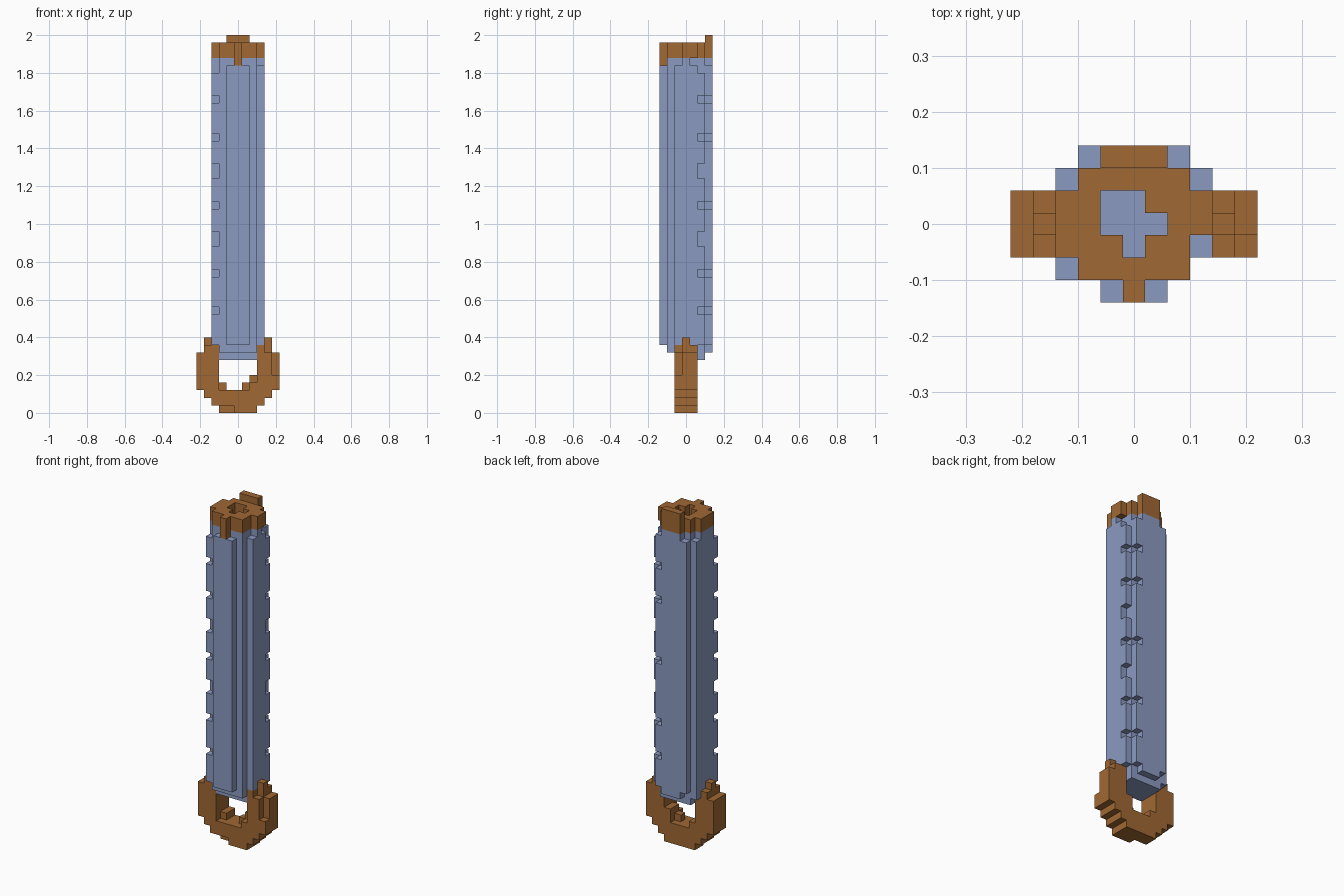
import bpy, bmesh, math
from mathutils import Vector

UNIT = 0.04  # edge length of one block

if "Cube" in bpy.data.objects:
    bpy.data.objects.remove(bpy.data.objects["Cube"], do_unlink=True)


def material(name, rgb):
    mat = bpy.data.materials.new(name)
    mat.use_nodes = True
    colour = (*rgb, 1.0)
    mat.diffuse_color = colour
    mat.node_tree.nodes["Principled BSDF"].inputs["Base Color"].default_value = colour
    return mat


def block(x, y, z):
    """Set of grid cells; each argument is one index or an inclusive pair."""
    spans = [(a, a) if isinstance(a, int) else a for a in (x, y, z)]
    rx, ry, rz = [range(a, b + 1) for a, b in spans]
    return {(i, j, k) for i in rx for j in ry for k in rz}


def build(name, cells, filled, mat):
    """Skin the exposed sides of the cells and merge coplanar squares."""
    bm = bmesh.new()
    corners = {}

    def vert(p):
        key = tuple(round(c * 2) for c in p)
        if key not in corners:
            corners[key] = bm.verts.new((p[0] * UNIT, p[1] * UNIT, (p[2] + 0.5) * UNIT))
        return corners[key]

    for cell in sorted(cells):
        for axis in range(3):
            for sign in (-1, 1):
                n = Vector([sign if a == axis else 0 for a in range(3)])
                if tuple(int(c + d) for c, d in zip(cell, n)) in filled:
                    continue
                u = Vector([1 if a == (axis + 1) % 3 else 0 for a in range(3)])
                v = n.cross(u)
                mid = Vector(cell) + n / 2
                ring = [mid + (u * s + v * t) / 2
                        for s, t in ((-1, -1), (1, -1), (1, 1), (-1, 1))]
                bm.faces.new([vert(p) for p in ring])
    bmesh.ops.dissolve_limit(bm, angle_limit=math.radians(1),
                             verts=bm.verts[:], edges=bm.edges[:])
    bmesh.ops.triangulate(bm, faces=[f for f in bm.faces if len(f.verts) > 4])
    mesh = bpy.data.meshes.new(name)
    bm.to_mesh(mesh)
    bm.free()
    mesh.materials.append(mat)
    obj = bpy.data.objects.new(name, mesh)
    bpy.context.collection.objects.link(obj)


# Ring handle: stepped outline, mirrored left and right
ring = block((-2, 2), (-1, 1), 0) | block((-3, 3), (-1, 1), 1) | block((-4, 4), (-1, 1), 2)
for side in (-1, 1):
    for x, top in ((3, 8), (4, 8), (5, 7)):
        ring |= block(side * x, (-1, 1), (3, top))
    ring |= block(side * 4, 0, 9)
# Ring irregularities: inner steps and chipped outer corners
ring |= block(3, 0, 9) | block(-2, (0, 1), 3) | block(1, 0, 3)
ring |= block(2, (-1, 1), 3) | block(2, (0, 1), 4)
ring -= block(5, -1, (5, 7)) | block(4, -1, 8) | block((-2, -1), -1, 0)

# Cap: rounded collar with an opening, a front tongue and a raised back tab
collar = (47, 48)
cap = block((-2, 2), (-2, 2), collar) | block((-3, 3), (-1, 1), collar)
cap -= block(3, -1, collar)
cap -= block((-1, 0), 1, collar) | block((-1, 1), 0, collar) | block(0, -1, collar)
cap |= block(0, -3, (46, 48)) | block((-1, 1), 3, (47, 49))

# Shaft: core plus raised strips on every side
shaft = block((-2, 2), (-1, 2), (7, 46)) | block((-2, 2), -2, (8, 46))
shaft |= block((-1, 1), -3, (9, 45))
shaft |= block((-2, 2), 3, (9, 45)) | block((-1, 1), 3, (8, 46))
shaft |= block(3, (-1, 1), (8, 45)) | block(3, 0, 46) | block(3, 2, (9, 44))
shaft |= block(-3, (-1, 1), (8, 46)) | block(-3, -2, (9, 44)) | block(-3, 2, (8, 45))

# Notches along two opposite corners; the tall ones skip the back strip
for low, high in ((13, 13), (18, 18), (22, 23), (27, 27), (31, 32), (36, 36), (41, 41)):
    shaft -= block(-3, -2, (low, high)) | block(3, 2, (low, high))
    if low == high:
        shaft -= block(2, 3, low)

shaft -= ring | cap
filled = ring | cap | shaft

brown = material("warm_brown", (0.352, 0.138, 0.034))
blue = material("dusty_blue", (0.258, 0.323, 0.527))
build("ring_handle", ring, filled, brown)
build("shaft", shaft, filled, blue)
build("end_cap", cap, filled, brown)
